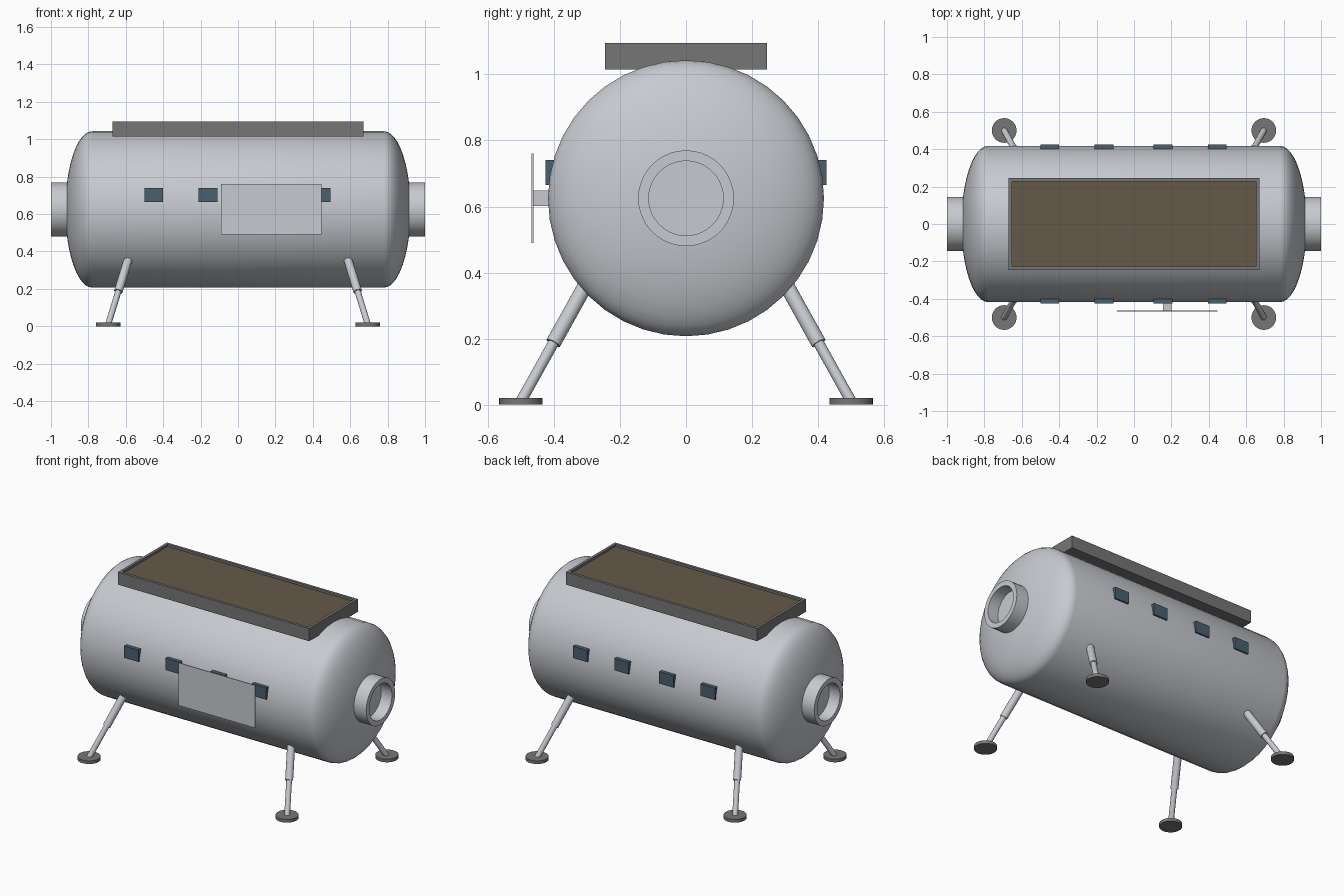
import bpy, bmesh, math
from mathutils import Vector, Matrix

if "Cube" in bpy.data.objects:
    bpy.data.objects.remove(bpy.data.objects["Cube"])


def material(name, rgb):
    m = bpy.data.materials.new(name)
    m.use_nodes = True
    m.diffuse_color = (*rgb, 1)
    m.node_tree.nodes["Principled BSDF"].inputs["Base Color"].default_value = (*rgb, 1)
    return m


HULL = material("hull grey", (0.57, 0.59, 0.63))
DARK = material("dark grey", (0.18, 0.18, 0.18))
SOLAR = material("solar brown", (0.13, 0.10, 0.065))
GLASS = material("window blue", (0.07, 0.115, 0.16))
AXIS_Z = 0.625
RADIUS = 0.418


def make(name, bm, mats, smooth=False):
    bmesh.ops.recalc_face_normals(bm, faces=bm.faces)
    me = bpy.data.meshes.new(name)
    bm.to_mesh(me)
    bm.free()
    ob = bpy.data.objects.new(name, me)
    bpy.context.collection.objects.link(ob)
    for m in mats:
        me.materials.append(m)
    if smooth:
        bpy.ops.object.select_all(action='DESELECT')
        ob.select_set(True)
        bpy.context.view_layer.objects.active = ob
        bpy.ops.object.shade_smooth_by_angle(angle=math.radians(35))
    return ob


def lathe(name, profile, mat, sides=40):
    """Revolve (x, radius) points about the hull's long axis."""
    bm = bmesh.new()
    verts = [bm.verts.new((x, 0, AXIS_Z + r)) for x, r in profile]
    edges = [bm.edges.new(pair) for pair in zip(verts, verts[1:])]
    bmesh.ops.spin(bm, geom=verts + edges, cent=(0, 0, AXIS_Z), axis=(1, 0, 0),
                   angle=math.tau, steps=sides, use_duplicate=False)
    bmesh.ops.remove_doubles(bm, verts=bm.verts, dist=1e-4)
    return make(name, bm, [mat], True)


def box(name, centre, size, mat):
    bm = bmesh.new()
    bmesh.ops.create_cube(bm, size=1, matrix=Matrix.Translation(centre) @ Matrix.Diagonal((*size, 1)))
    return make(name, bm, [mat])


def rod(name, a, b, radius, mat, sides=24):
    a, b = Vector(a), Vector(b)
    turn = (b - a).to_track_quat('Z', 'Y').to_matrix().to_4x4()
    bm = bmesh.new()
    bmesh.ops.create_cone(bm, cap_ends=True, segments=sides, radius1=radius, radius2=radius,
                          depth=(b - a).length, matrix=Matrix.Translation((a + b) / 2) @ turn)
    return make(name, bm, [mat], True)


# Pressure hull with elliptical end domes
dome = [(0.78 + 0.143 * math.sin(t), RADIUS * math.cos(t))
        for t in (i * math.pi / 24 for i in range(13))]
lathe("hull", [(-x, r) for x, r in reversed(dome)] + dome, HULL)

# Docking collars at both ends
for side, s in (("left", 1), ("right", -1)):
    collar = [(0.88, 0.145), (1.0, 0.145), (1.0, 0.113), (0.925, 0.113), (0.925, 0)]
    lathe(side + "_docking_collar", [(s * x, r) for x, r in collar], HULL)

# Roof solar tray: inset top, sunk and coloured
bm = bmesh.new()
bmesh.ops.create_cube(bm, size=1, matrix=Matrix.Translation((0, 0, 1.055)) @ Matrix.Diagonal((1.34, 0.49, 0.08, 1)))
top = max(bm.faces, key=lambda f: f.calc_center_median().z)
bmesh.ops.inset_region(bm, faces=[top], thickness=0.024)
floor = bmesh.ops.extrude_face_region(bm, geom=[top])["geom"]
bmesh.ops.delete(bm, geom=[top], context='FACES_ONLY')
bmesh.ops.translate(bm, vec=(0, 0, -0.014), verts=[g for g in floor if isinstance(g, bmesh.types.BMVert)])
for g in floor:
    if isinstance(g, bmesh.types.BMFace):
        g.material_index = 1
make("solar_tray", bm, [DARK, SOLAR])

# Windows along both flanks
for side, s in (("front", -1), ("back", 1)):
    for i, x in enumerate((-0.45, -0.16, 0.155, 0.445)):
        box(f"{side}_window_{i + 1}", (x, s * 0.4, 0.703), (0.1, 0.05, 0.075), GLASS)

# Flat antenna on a short stem
box("antenna_stem", (0.178, -0.43, AXIS_Z), (0.045, 0.07, 0.046), HULL)
box("antenna_plate", (0.178, -0.465, AXIS_Z), (0.536, 0.005, 0.27), HULL)

# Four telescopic legs with round feet
for sx, xn in ((1, "left"), (-1, "right")):
    for sy, yn in ((-1, "front"), (1, "back")):
        foot = Vector((sx * 0.694, sy * 0.5, 0.01))
        hip = Vector((sx * 0.588, sy * 0.308, 0.355))
        knee = foot.lerp(hip, 0.51)
        name = f"{yn}_{xn}_"
        rod(name + "upper_leg", hip, knee, 0.023, HULL)
        rod(name + "lower_leg", foot, knee.lerp(hip, 0.1), 0.0165, HULL)
        rod(name + "foot", (foot.x, foot.y, 0), (foot.x, foot.y, 0.02), 0.066, DARK, 32)
